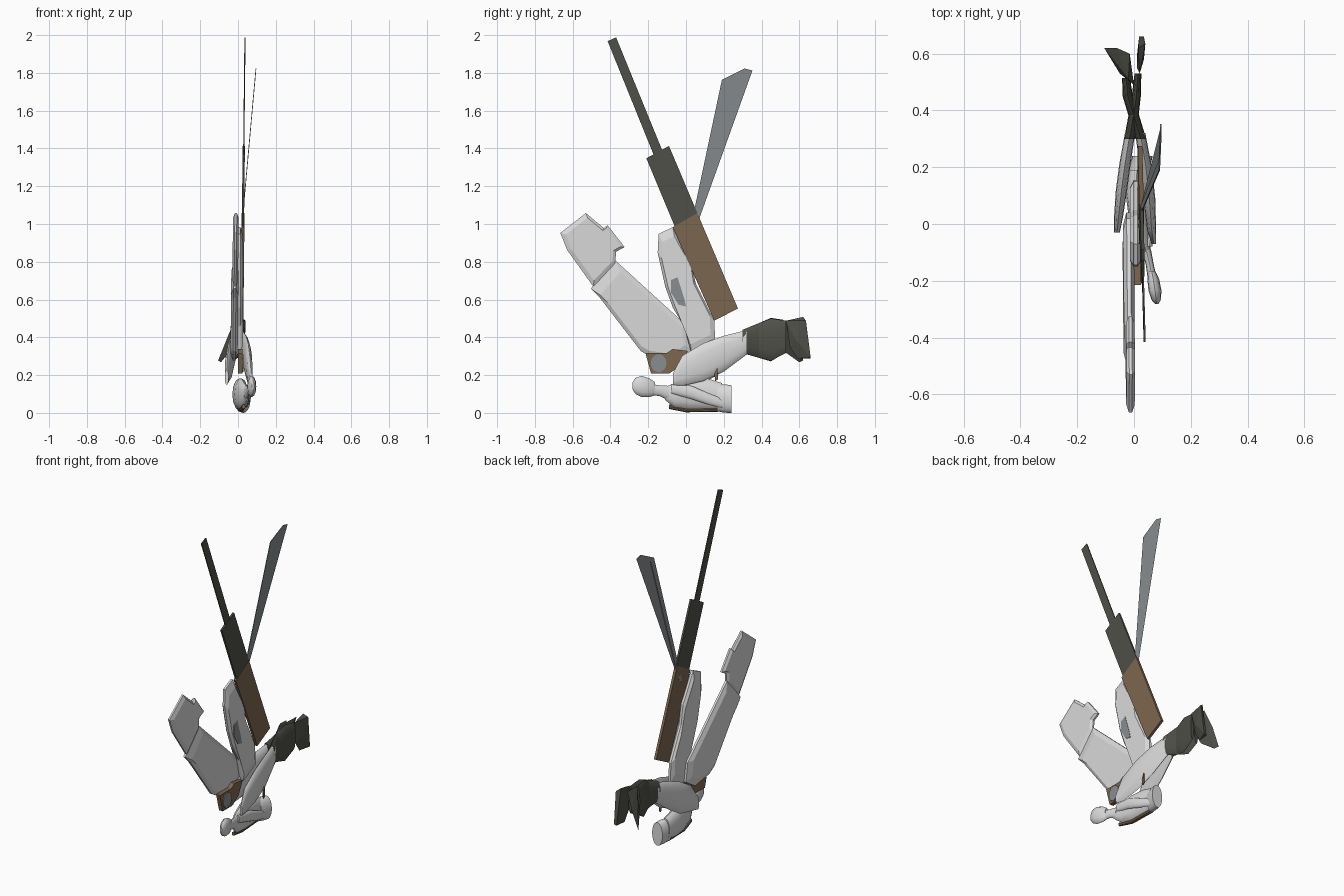
import bpy, bmesh, math
from mathutils import Vector


def material(name, rgb):
    m = bpy.data.materials.new(name)
    m.diffuse_color = (*rgb, 1)
    return m


LIGHT = material("pale_grey", (0.70, 0.70, 0.70))
BROWN = material("brown", (0.205, 0.135, 0.08))
DARK = material("dark_olive_grey", (0.08, 0.08, 0.066))
STEEL = material("steel_grey", (0.25, 0.27, 0.28))


def finish(name, bm, mat, smooth=False):
    bmesh.ops.recalc_face_normals(bm, faces=bm.faces)
    me = bpy.data.meshes.new(name)
    bm.to_mesh(me)
    bm.free()
    ob = bpy.data.objects.new(name, me)
    bpy.context.collection.objects.link(ob)
    me.materials.append(mat)
    if smooth:
        bpy.context.view_layer.objects.active = ob
        ob.select_set(True)
        bpy.ops.object.shade_smooth_by_angle(angle=math.radians(40))
        ob.select_set(False)
    return ob


# Side profile in (y, z) given thickness along x; inner < 1 makes it pillow shaped
def plate(name, pts, mat, x, half, tilt=0.0, inner=1.0):
    bm = bmesh.new()
    cy = sum(p[0] for p in pts) / len(pts)
    cz = sum(p[1] for p in pts) / len(pts)

    def ring(scale, off):
        out = []
        for y, z in pts:
            y2, z2 = cy + (y - cy) * scale, cz + (z - cz) * scale
            out.append(bm.verts.new((x + tilt * (z2 - 1) + off, y2, z2)))
        return out

    if inner < 1:
        rings = [ring(inner, -half), ring(1, -half * 0.35),
                 ring(1, half * 0.35), ring(inner, half)]
    else:
        rings = [ring(1, -half), ring(1, half)]
    n = len(pts)
    for a, b in zip(rings, rings[1:]):
        for i in range(n):
            j = (i + 1) % n
            bm.faces.new((a[i], a[j], b[j], b[i]))
    caps = [bm.faces.new(rings[0][::-1]), bm.faces.new(rings[-1])]
    bmesh.ops.triangulate(bm, faces=caps)
    return finish(name, bm, mat)


# Loft of elliptical sections (x, y, z, half width, half height) along y
def loft(name, sections, mat, sides=12):
    bm = bmesh.new()
    rings = []
    for x, y, z, w, h in sections:
        rings.append([bm.verts.new((x + w * math.cos(t), y, z + h * math.sin(t)))
                      for t in (2 * math.pi * i / sides for i in range(sides))])
    for a, b in zip(rings, rings[1:]):
        for i in range(sides):
            j = (i + 1) % sides
            bm.faces.new((a[i], a[j], b[j], b[i]))
    bm.faces.new(rings[0][::-1])
    bm.faces.new(rings[-1])
    return finish(name, bm, mat, True)


def hull(name, pts, mat):
    bm = bmesh.new()
    for p in pts:
        bm.verts.new(p)
    r = bmesh.ops.convex_hull(bm, input=bm.verts)
    loose = [v for v in bm.verts if not v.link_faces]
    bmesh.ops.delete(bm, geom=loose, context='VERTS')
    return finish(name, bm, mat)


# Rifle
TILT = 0.011
plate("rifle_barrel", [(-0.415, 1.98), (-0.37, 2.0), (-0.125, 1.40), (-0.17, 1.375)],
      DARK, 0.026, 0.003, TILT)
plate("rifle_handguard", [(-0.21, 1.36), (-0.09, 1.425), (0.06, 1.07), (-0.06, 1.0)],
      DARK, 0.026, 0.006, TILT)
plate("rifle_stock", [(-0.07, 0.995), (0.06, 1.07), (0.275, 0.565), (0.15, 0.50)],
      BROWN, 0.026, 0.008, TILT)

# Thin bent metal strip
plate("bent_strip", [(0.015, 0.95), (0.19, 1.775), (0.31, 1.835), (0.352, 1.825),
                     (0.225, 1.765), (0.045, 0.97)], STEEL, 0.02, 0.002, 0.09)

# Raised arm: sleeve and hand
plate("raised_sleeve", [(-0.505, 0.67), (-0.375, 0.82), (0.02, 0.46), (0.04, 0.345),
                        (-0.05, 0.29), (-0.19, 0.31), (-0.24, 0.34), (-0.455, 0.62)],
      LIGHT, -0.014, 0.019, 0.01, 0.82)
plate("raised_hand", [(-0.665, 0.965), (-0.53, 1.07), (-0.435, 0.99), (-0.415, 1.005),
                      (-0.325, 0.89), (-0.37, 0.865), (-0.375, 0.80), (-0.49, 0.68),
                      (-0.63, 0.875)], LIGHT, -0.012, 0.015, 0.01, 0.85)

# Arm holding the rifle, with a patch
plate("holding_arm", [(-0.145, 0.96), (-0.07, 0.995), (-0.03, 0.92), (0.03, 0.82),
                      (0.05, 0.70), (0.15, 0.50), (0.155, 0.38), (0.03, 0.32),
                      (-0.01, 0.47), (-0.07, 0.57), (-0.11, 0.68), (-0.15, 0.86)],
      LIGHT, 0.006, 0.02, 0.0, 0.85)
plate("arm_patch", [(-0.08, 0.715), (-0.045, 0.73), (-0.01, 0.62), (0.0, 0.575),
                    (-0.04, 0.585), (-0.08, 0.65)], STEEL, 0.026, 0.002)

# Belt pouch with round badge
plate("belt_pouch", [(-0.215, 0.33), (-0.10, 0.33), (-0.07, 0.35), (0.01, 0.34),
                     (-0.03, 0.26), (-0.09, 0.22), (-0.185, 0.22)], BROWN, 0.012, 0.013)
plate("pouch_badge", [(-0.145 + 0.042 * math.cos(i * math.pi / 7),
                       0.275 + 0.048 * math.sin(i * math.pi / 7)) for i in range(14)],
      STEEL, 0.027, 0.003)

# Legs crossing at the shins
loft("right_thigh", [(0.070, -0.07, 0.19, 0.008, 0.03), (0.062, -0.02, 0.235, 0.016, 0.08),
                     (0.054, 0.09, 0.28, 0.021, 0.10), (0.042, 0.20, 0.325, 0.021, 0.095),
                     (0.022, 0.32, 0.385, 0.018, 0.065)], LIGHT)
loft("left_thigh", [(-0.060, -0.03, 0.20, 0.010, 0.04), (-0.054, 0.03, 0.25, 0.016, 0.08),
                    (-0.044, 0.12, 0.285, 0.020, 0.10), (-0.032, 0.21, 0.33, 0.020, 0.09),
                    (-0.014, 0.32, 0.385, 0.018, 0.065)], LIGHT)
loft("right_shin", [(0.024, 0.30, 0.39, 0.019, 0.062), (0.0, 0.38, 0.395, 0.019, 0.09),
                    (-0.022, 0.45, 0.40, 0.018, 0.115), (-0.028, 0.515, 0.415, 0.014, 0.09)],
     DARK)
loft("left_shin", [(-0.016, 0.30, 0.39, 0.019, 0.062), (-0.002, 0.38, 0.395, 0.018, 0.09),
                   (0.008, 0.45, 0.40, 0.016, 0.112), (0.014, 0.53, 0.415, 0.012, 0.085)],
     DARK)
hull("right_boot", [(-0.105, 0.62, 0.29), (-0.09, 0.60, 0.28), (-0.015, 0.60, 0.50),
                    (0.0, 0.49, 0.45), (-0.05, 0.53, 0.33), (-0.02, 0.51, 0.50),
                    (-0.06, 0.62, 0.40)], DARK)
hull("left_boot", [(0.01, 0.55, 0.36), (0.018, 0.66, 0.30), (0.035, 0.66, 0.305),
                   (0.04, 0.635, 0.50), (0.015, 0.62, 0.52), (0.01, 0.59, 0.30),
                   (0.035, 0.58, 0.40), (0.02, 0.53, 0.50)], DARK)

# Torso, neck and head
loft("torso", [(0.045, -0.11, 0.115, 0.014, 0.035), (0.032, -0.06, 0.105, 0.026, 0.065),
               (0.018, 0.02, 0.11, 0.036, 0.085), (0.008, 0.11, 0.11, 0.038, 0.085),
               (0.010, 0.19, 0.10, 0.030, 0.07)], LIGHT)
loft("neck", [(0.064, -0.19, 0.135, 0.016, 0.03), (0.055, -0.14, 0.13, 0.014, 0.028),
              (0.042, -0.09, 0.115, 0.018, 0.04)], LIGHT)
loft("head", [(0.080, -0.282, 0.155, 0.006, 0.02), (0.078, -0.268, 0.155, 0.016, 0.042),
              (0.074, -0.235, 0.152, 0.023, 0.056), (0.068, -0.195, 0.145, 0.021, 0.05),
              (0.062, -0.165, 0.14, 0.013, 0.035)], LIGHT)

# Lower arm lying across the torso
loft("folded_arm", [(0.055, -0.08, 0.14, 0.010, 0.025), (0.060, 0.03, 0.12, 0.013, 0.035),
                    (0.052, 0.12, 0.085, 0.013, 0.03), (0.040, 0.20, 0.06, 0.010, 0.025)],
     LIGHT)

# Round canister at the waist
can = loft("canister", [(0.012, 0.165, 0.09, 0.034, 0.07), (0.022, 0.205, 0.088, 0.036, 0.075),
                        (0.030, 0.24, 0.085, 0.036, 0.073)], LIGHT, 20)

# Brown straps
loft("vest_trim", [(0.030, -0.09, 0.045, 0.010, 0.012), (0.018, 0.0, 0.027, 0.014, 0.012),
                   (0.010, 0.17, 0.03, 0.014, 0.012)], BROWN, 8)
plate("hip_strap", [(0.15, 0.22), (0.165, 0.255), (0.17, 0.19), (0.155, 0.18)],
      BROWN, 0.066, 0.003)

# Centre the finished figure and stand it on the ground
bpy.context.view_layer.update()
obs = list(bpy.context.collection.objects)
co = [v.co for o in obs for v in o.data.vertices]
zmin = min(c.z for c in co)
for o in obs:
    for v in o.data.vertices:
        v.co.z -= zmin
